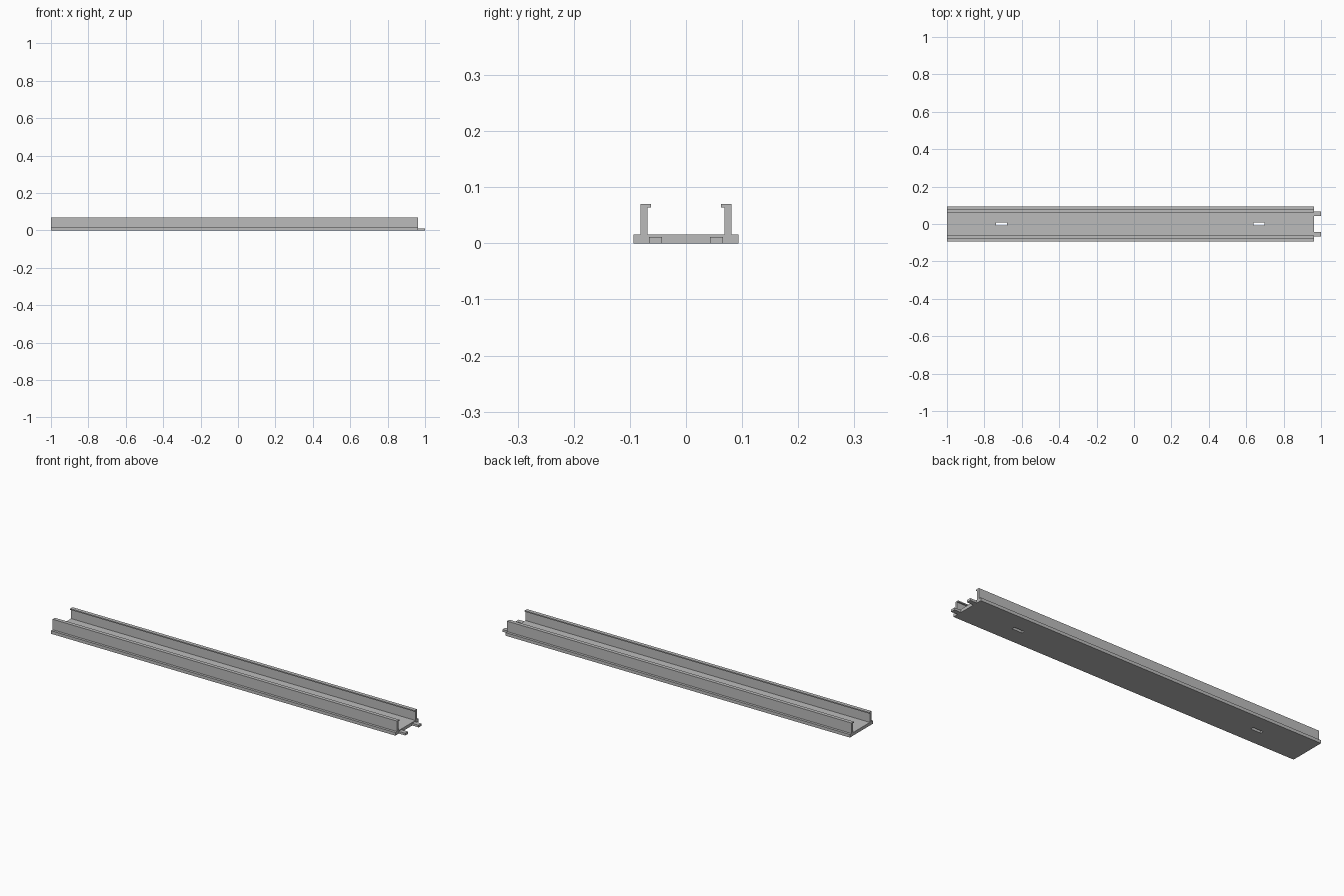
import bpy
import bmesh
from mathutils import Vector

cube = bpy.data.objects.get("Cube")
if cube:
    bpy.data.objects.remove(cube, do_unlink=True)

# Single plain grey plastic
grey = bpy.data.materials.new("light grey")
grey.use_nodes = True
colour = (0.5, 0.5, 0.5, 1)
grey.diffuse_color = colour
grey.node_tree.nodes["Principled BSDF"].inputs["Base Color"].default_value = colour

LEFT_END, RIGHT_END, TAB_END = -1.0, 0.963, 1.0


def add_object(name, bm):
    bmesh.ops.recalc_face_normals(bm, faces=bm.faces)
    mesh = bpy.data.meshes.new(name)
    bm.to_mesh(mesh)
    bm.free()
    mesh.materials.append(grey)
    obj = bpy.data.objects.new(name, mesh)
    bpy.context.collection.objects.link(obj)
    return obj


def box(name, low, high):
    bm = bmesh.new()
    bmesh.ops.create_cube(bm, size=1)
    low, high = Vector(low), Vector(high)
    bmesh.ops.scale(bm, vec=high - low, verts=bm.verts)
    bmesh.ops.translate(bm, vec=(low + high) / 2, verts=bm.verts)
    return add_object(name, bm)


# Channel: half cross-section (y, z), mirrored and extruded along x
half = [(0.094, 0), (0.094, 0.016), (0.081, 0.016), (0.081, 0.07),
        (0.062, 0.07), (0.062, 0.064), (0.069, 0.064), (0.069, 0.016)]
profile = half + [(-y, z) for y, z in reversed(half)]
bm = bmesh.new()
end = bm.faces.new([bm.verts.new((LEFT_END, y, z)) for y, z in profile])
swept = bmesh.ops.extrude_face_region(bm, geom=[end], use_keep_orig=True)
moved = [v for v in swept["geom"] if isinstance(v, bmesh.types.BMVert)]
bmesh.ops.translate(bm, vec=(RIGHT_END - LEFT_END, 0, 0), verts=moved)
channel = add_object("channel", bm)

# Screw slots through the floor
for x in (-0.709, 0.668):
    cutter = box("slot_cutter", (x - 0.029, -0.008, -0.01), (x + 0.029, 0.008, 0.03))
    cutter.hide_render = True
    cut = channel.modifiers.new("slot", "BOOLEAN")
    cut.operation = "DIFFERENCE"
    cut.solver = "EXACT"
    cut.object = cutter
    bpy.context.view_layer.objects.active = channel
    bpy.ops.object.modifier_apply(modifier=cut.name)
    bpy.data.objects.remove(cutter, do_unlink=True)

# Connecting tabs at one end
for name, y in (("front_tab", -0.0545), ("back_tab", 0.0545)):
    box(name, (RIGHT_END, y - 0.0115, 0), (TAB_END, y + 0.0115, 0.0115))
